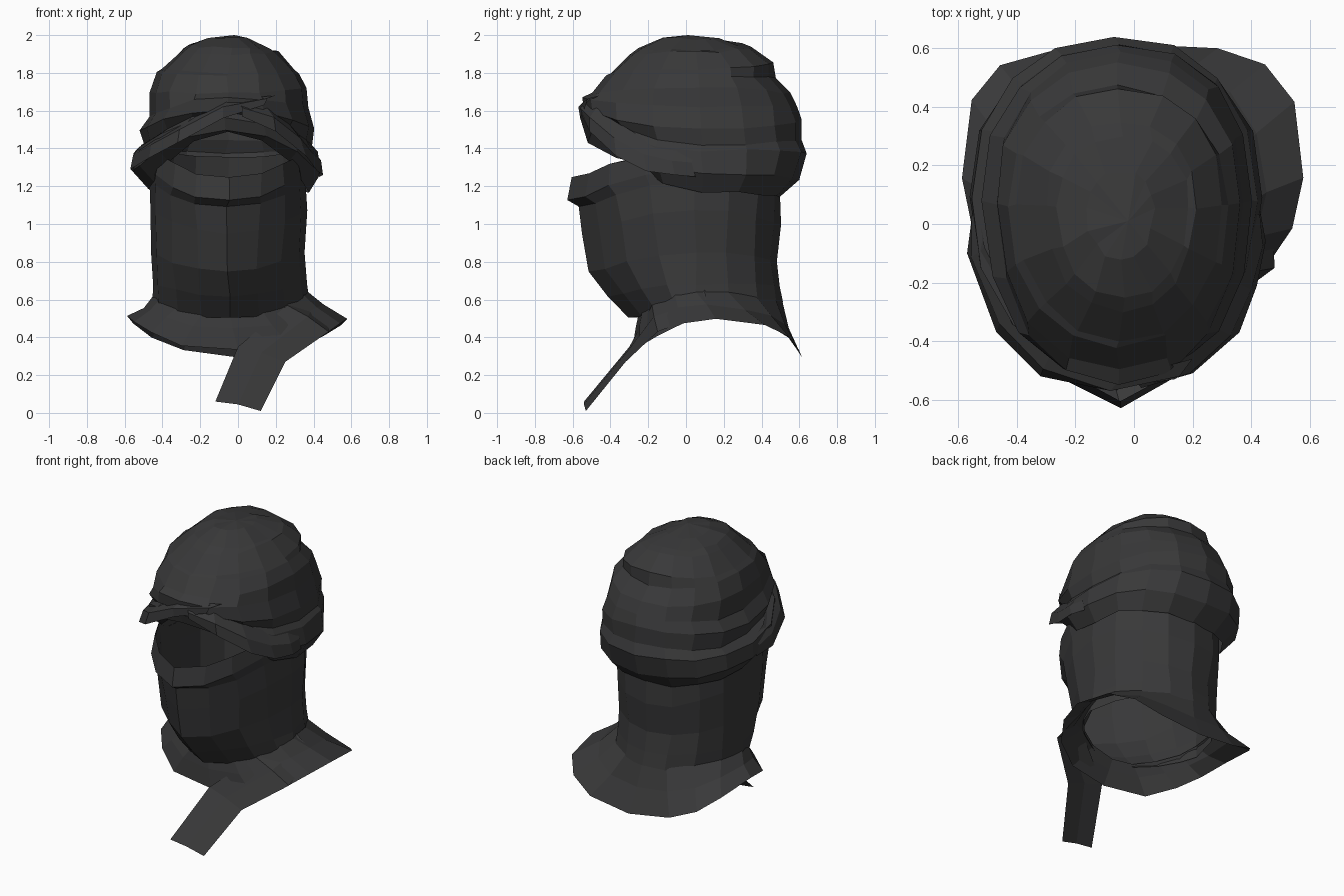
import bpy, bmesh, random
from math import sin, cos, pi, copysign
from mathutils import Vector

random.seed(4)
SIDES = 16
CENTRE_Y = 0.05

cube = bpy.data.objects.get("Cube")
if cube:
    bpy.data.objects.remove(cube, do_unlink=True)

cloth = bpy.data.materials.new("charcoal cloth")
cloth.use_nodes = True
colour = (0.04, 0.04, 0.041, 1)
cloth.diffuse_color = colour
shader = cloth.node_tree.nodes["Principled BSDF"]
shader.inputs["Base Color"].default_value = colour
shader.inputs["Roughness"].default_value = 0.9


def finish(name, bm):
    """Turn a bmesh into a flat shaded cloth object."""
    bmesh.ops.recalc_face_normals(bm, faces=bm.faces)
    mesh = bpy.data.meshes.new(name)
    bm.to_mesh(mesh)
    bm.free()
    mesh.materials.append(cloth)
    obj = bpy.data.objects.new(name, mesh)
    bpy.context.collection.objects.link(obj)


def power(value, exponent):
    return copysign(abs(value) ** exponent, value)


def ring(bm, row, square, prow, sweep, jitter):
    """One wrap line, given its four extents and the height at each of them."""
    low_x, high_x, front, back, z_front, z_high, z_back, z_low = row
    verts = []
    for i in range(SIDES):
        angle = 2 * pi * i / SIDES
        s, c = sin(angle), cos(angle)
        x = (low_x + high_x) / 2 + (high_x - low_x) / 2 * power(s, square)
        reach = CENTRE_Y - front if c > 0 else back - CENTRE_Y
        y = CENTRE_Y - reach * power(c, square) + sweep * s * s
        z = c * c * (z_front if c > 0 else z_back) + s * s * (z_high if s > 0 else z_low)
        if i == 0:
            y -= prow
        wobble = Vector([random.uniform(-jitter, jitter) for _ in "xyz"])
        verts.append(bm.verts.new(Vector((x, y, z)) + wobble))
    return verts


def loft(name, rows, square, sweep=(0, 0), prow=0.0, jitter=0.007, cap=None):
    """Skin a stack of wrap lines; square and sweep run from first line to last."""
    bm = bmesh.new()
    rings = []
    for k, row in enumerate(rows):
        t = k / (len(rows) - 1)
        corner, shift = [a + (b - a) * t for a, b in (square, sweep)]
        rings.append(ring(bm, row, corner, prow, shift, jitter))
    for a, b in zip(rings, rings[1:]):
        for i in range(SIDES):
            j = (i + 1) % SIDES
            bm.faces.new((a[i], a[j], b[j], b[i]))
    if cap:
        peak = bm.verts.new(cap)
        for i in range(SIDES):
            bm.faces.new((rings[-1][i], rings[-1][(i + 1) % SIDES], peak))
    finish(name, bm)


def strip(name, lower, upper, bulge):
    """A band of cloth between two edges, with a raised middle crease."""
    bm = bmesh.new()
    lines = []
    for a, b in zip(lower, upper):
        a, b = Vector(a), Vector(b)
        middle = (a + b) / 2 + Vector(bulge)
        lines.append([bm.verts.new(p) for p in (a, middle, b)])
    for p, q in zip(lines, lines[1:]):
        for k in range(2):
            bm.faces.new((p[k], q[k], q[k + 1], p[k + 1]))
    finish(name, bm)


# Head wrap: stepped bands, high over the brow and low at the nape
loft("head_wrap", [
    (-.48, .38, -.44, .5, 1.49, 1.17, 1.14, 1.18),
    (-.56, .44, -.49, .6, 1.5, 1.27, 1.24, 1.28),
    (-.55, .42, -.51, .64, 1.56, 1.39, 1.38, 1.38),
    (-.5, .39, -.5, .61, 1.59, 1.42, 1.45, 1.41),
    (-.52, .41, -.54, .61, 1.61, 1.5, 1.55, 1.5),
    (-.47, .37, -.55, .59, 1.67, 1.62, 1.62, 1.57),
    (-.47, .36, -.5, .55, 1.69, 1.72, 1.69, 1.7),
    (-.43, .32, -.42, .47, 1.79, 1.79, 1.77, 1.8),
    (-.4, .3, -.4, .46, 1.8, 1.82, 1.85, 1.82),
    (-.3, .21, -.3, .35, 1.9, 1.91, 1.94, 1.92),
    (-.26, .19, -.25, .3, 1.93, 1.92, 1.95, 1.95),
    (-.16, .07, -.12, .18, 1.98, 1.98, 1.98, 1.98),
], square=(.9, .92), sweep=(.04, 0), cap=(-.02, .01, 2))

# Face and neck wrap: open at the eyes, ridged in front, rounder at the throat
loft("face_wrap", [
    (-.43, .34, -.55, .46, 1.25, 1.38, 1.36, 1.38),
    (-.46, .36, -.58, .48, 1.12, 1.28, 1.24, 1.28),
    (-.47, .36, -.52, .5, 1.09, 1.22, 1.14, 1.22),
    (-.47, .36, -.5, .5, .95, 1.08, 1, 1.08),
    (-.46, .35, -.46, .48, .75, .85, .8, .85),
    (-.45, .36, -.36, .5, .62, .68, .68, .68),
    (-.45, .38, -.25, .52, .5, .57, .58, .56),
], square=(.85, 1.05), prow=.05)

# Collar: flares outward, swept back at the sides, drooping front and back
loft("collar", [
    (-.44, .37, -.25, .51, .52, .64, .6, .62),
    (-.5, .45, -.27, .55, .45, .57, .45, .56),
    (-.59, .58, -.28, .61, .33, .5, .3, .51),
], square=(1, .74), sweep=(0, .11))

# Two folds crossing over the brow, rooted in the head wrap
strip("brow_fold_low_side",
      [(-.55, .05, 1.27), (-.57, -.1, 1.29), (-.47, -.37, 1.35), (-.32, -.52, 1.43), (-.08, -.56, 1.56), (.14, -.53, 1.63)],
      [(-.53, .05, 1.38), (-.51, -.08, 1.42), (-.42, -.26, 1.47), (-.27, -.42, 1.55), (-.05, -.53, 1.66), (.2, -.46, 1.68)],
      (-.015, -.025, .01))
strip("brow_fold_high_side",
      [(.43, .05, 1.25), (.45, -.06, 1.26), (.42, -.21, 1.28), (.36, -.37, 1.36), (.2, -.51, 1.49), (.02, -.55, 1.57)],
      [(.4, .05, 1.38), (.4, -.05, 1.39), (.35, -.2, 1.44), (.27, -.35, 1.53), (.15, -.47, 1.62), (0, -.53, 1.64)],
      (.015, -.02, .01))

# Loose end of the scarf hanging to the front
strip("scarf_tail",
      [(.47, .12, .53), (.48, -.15, .43), (.25, -.32, .27), (.12, -.53, .01)],
      [(.36, .1, .65), (.26, -.18, .57), (0, -.3, .35), (-.12, -.54, .06)],
      (0, -.005, .01))
